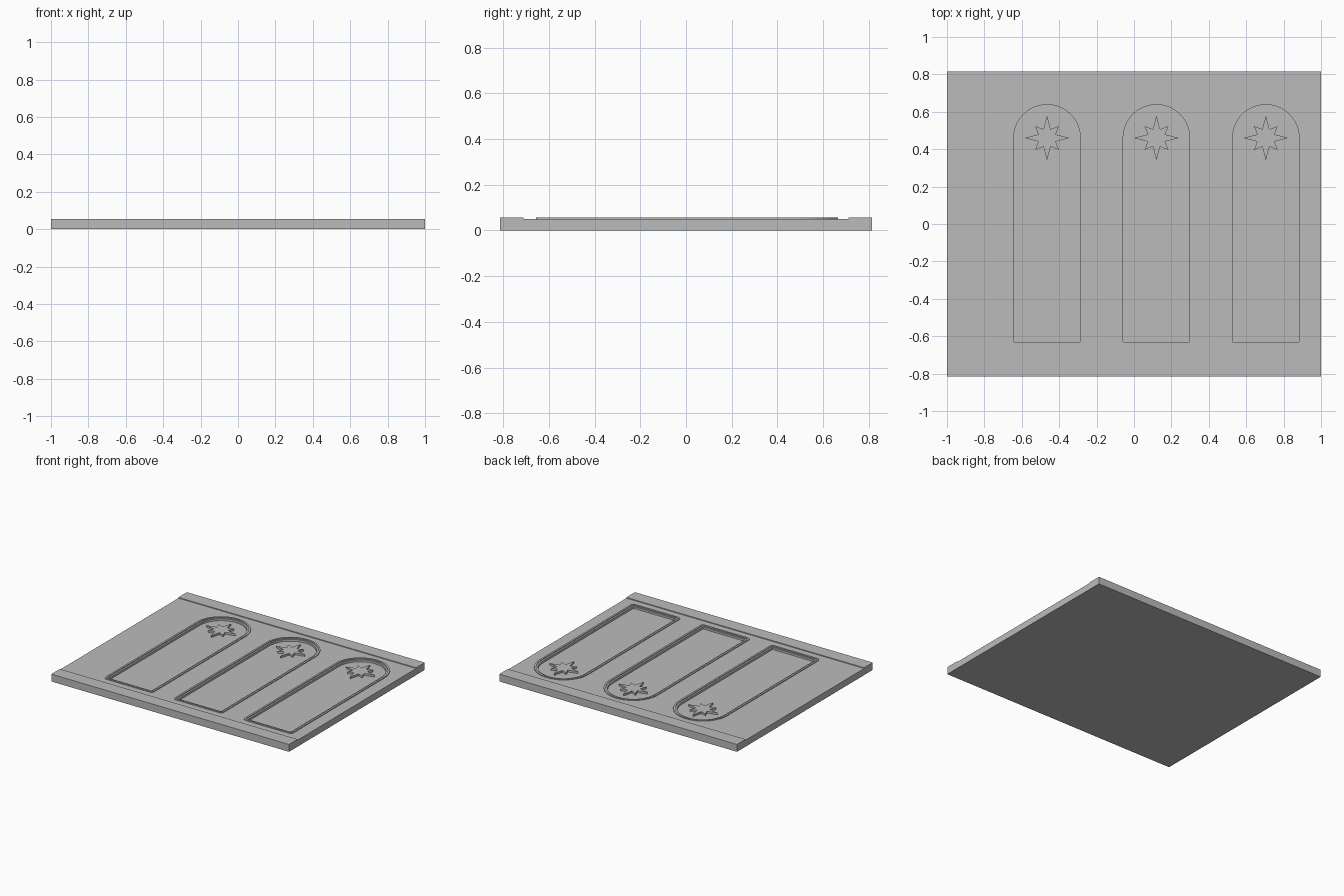
import bpy, bmesh, math

if "Cube" in bpy.data.objects:
    bpy.data.objects.remove(bpy.data.objects["Cube"], do_unlink=True)

# Single stone-grey material
GREY = (0.5, 0.5, 0.5, 1)
stone = bpy.data.materials.new("stone grey")
stone.use_nodes = True
stone.diffuse_color = GREY
stone.node_tree.nodes["Principled BSDF"].inputs["Base Color"].default_value = GREY

LENGTH, DEPTH = 2.0, 1.63
FIELD, RAIL = 0.05, 0.056
RECESS = 0.035
STAR_TOP = 0.05
ARCH_Y = 0.46
CENTRES = (-0.465, 0.12, 0.705)


def finish(bm, name):
    bmesh.ops.recalc_face_normals(bm, faces=bm.faces)
    mesh = bpy.data.meshes.new(name)
    bm.to_mesh(mesh)
    bm.free()
    mesh.materials.append(stone)
    ob = bpy.data.objects.new(name, mesh)
    bpy.context.collection.objects.link(ob)
    return ob


def prism(name, points, low, high):
    """Extrude a flat outline of (x, y) points between two heights."""
    bm = bmesh.new()
    face = bm.faces.new([bm.verts.new((x, y, low)) for x, y in points])
    top = bmesh.ops.extrude_face_region(bm, geom=[face])["geom"]
    bmesh.ops.translate(bm, vec=(0, 0, high - low),
                        verts=[v for v in top if isinstance(v, bmesh.types.BMVert)])
    return finish(bm, name)


def arc(cx, cy, radius, start, end, steps):
    angles = [math.radians(start + (end - start) * i / steps) for i in range(steps + 1)]
    return [(cx + radius * math.cos(a), cy + radius * math.sin(a)) for a in angles]


def arch(cx, half, bottom, corner):
    """Round-headed outline with softened bottom corners."""
    inset = half - corner
    return (arc(cx, ARCH_Y, half, 0, 180, 32)
            + arc(cx - inset, bottom + corner, corner, 180, 270, 4)
            + arc(cx + inset, bottom + corner, corner, 270, 360, 4))


def ring(name, outer, inner, low, high):
    """Flat-topped moulding between two matching outlines."""
    bm = bmesh.new()
    loops = [[bm.verts.new((x, y, z)) for x, y in pts]
             for pts, z in ((outer, low), (outer, high), (inner, high), (inner, low))]
    n = len(outer)
    for k in range(4):
        a, b = loops[k], loops[(k + 1) % 4]
        for i in range(n):
            j = (i + 1) % n
            bm.faces.new((a[i], a[j], b[j], b[i]))
    return finish(bm, name)


# Slab with a raised rail along the front and back edges
edge, lip = DEPTH / 2, 0.712
profile = [(-edge, 0), (edge, 0), (edge, RAIL), (lip, RAIL),
           (lip, FIELD), (-lip, FIELD), (-lip, RAIL), (-edge, RAIL)]
bm = bmesh.new()
end = bm.faces.new([bm.verts.new((-LENGTH / 2, y, z)) for y, z in profile])
geom = bmesh.ops.extrude_face_region(bm, geom=[end])["geom"]
bmesh.ops.translate(bm, vec=(LENGTH, 0, 0),
                    verts=[v for v in geom if isinstance(v, bmesh.types.BMVert)])
slab = finish(bm, "wall_slab")

for number, cx in enumerate(CENTRES, 1):
    # Sunken arched panel
    cutter = prism(f"panel_cutter_{number}", arch(cx, 0.178, -0.63, 0.002), RECESS, 0.1)
    cutter.hide_render = True
    cut = slab.modifiers.new("panel recess", 'BOOLEAN')
    cut.operation, cut.solver, cut.object = 'DIFFERENCE', 'EXACT', cutter
    bpy.context.view_layer.objects.active = slab
    bpy.ops.object.modifier_apply(modifier=cut.name)
    bpy.data.objects.remove(cutter, do_unlink=True)

    # Raised moulding around the panel
    ring(f"arch_moulding_{number}", arch(cx, 0.205, -0.657, 0.022),
         arch(cx, 0.191, -0.643, 0.01), FIELD - 0.002, RAIL)

    # Eight-pointed star in the arch head
    star = []
    for i in range(16):
        radius = 0.05 if i % 2 else (0.12 if i % 4 == 0 else 0.09)
        a = math.pi * i / 8
        star.append((cx + radius * math.cos(a), ARCH_Y + radius * math.sin(a)))
    prism(f"star_{number}", star, RECESS - 0.002, STAR_TOP)
